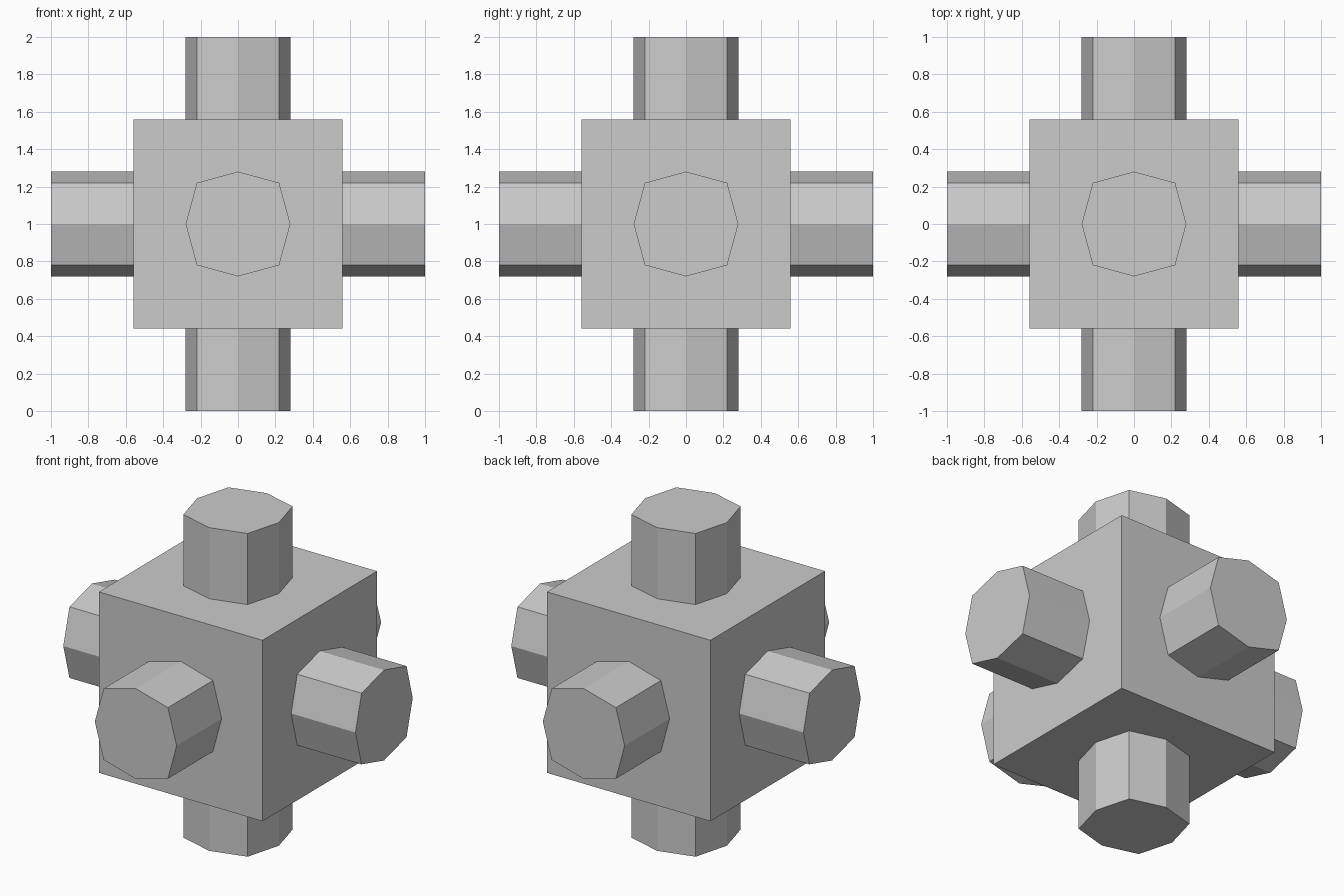
import bpy, bmesh
from mathutils import Vector

if "Cube" in bpy.data.objects:
    bpy.data.objects.remove(bpy.data.objects["Cube"])

CENTRE = Vector((0, 0, 1))
HALF, REACH = 0.56, 1.0
R, D = 0.28, 0.22
# Slightly squared octagon used for every peg
OUTLINE = [(R, 0), (D, D), (0, R), (-D, D), (-R, 0), (-D, -D), (0, -R), (D, -D)]


def finish(name, bm):
    bmesh.ops.recalc_face_normals(bm, faces=bm.faces)
    mesh = bpy.data.meshes.new(name)
    bm.to_mesh(mesh)
    bm.free()
    obj = bpy.data.objects.new(name, mesh)
    obj.location = CENTRE
    bpy.context.collection.objects.link(obj)


def peg(name, axis, sign):
    # Octagonal prism from the cube face out to the end of the peg
    bm = bmesh.new()

    def ring(dist):
        verts = []
        for u, v in OUTLINE:
            p = [u, v]
            p.insert(axis, sign * dist)
            verts.append(bm.verts.new(p))
        return verts

    inner, outer = ring(HALF), ring(REACH)
    bm.faces.new(outer)
    for i in range(8):
        j = (i + 1) % 8
        bm.faces.new((inner[i], inner[j], outer[j], outer[i]))
    # Cap temporarily so the normals resolve outward, then leave the base open
    base = bm.faces.new(inner)
    bmesh.ops.recalc_face_normals(bm, faces=bm.faces)
    bmesh.ops.delete(bm, geom=[base], context='FACES_ONLY')
    mesh = bpy.data.meshes.new(name)
    bm.to_mesh(mesh)
    bm.free()
    obj = bpy.data.objects.new(name, mesh)
    obj.location = CENTRE
    bpy.context.collection.objects.link(obj)


# Central cube
cube = bmesh.new()
bmesh.ops.create_cube(cube, size=2 * HALF)
finish("central_cube", cube)

# One peg on each face
for name, axis, sign in (("left_peg", 0, -1), ("right_peg", 0, 1),
                         ("front_peg", 1, -1), ("back_peg", 1, 1),
                         ("bottom_peg", 2, -1), ("top_peg", 2, 1)):
    peg(name, axis, sign)
